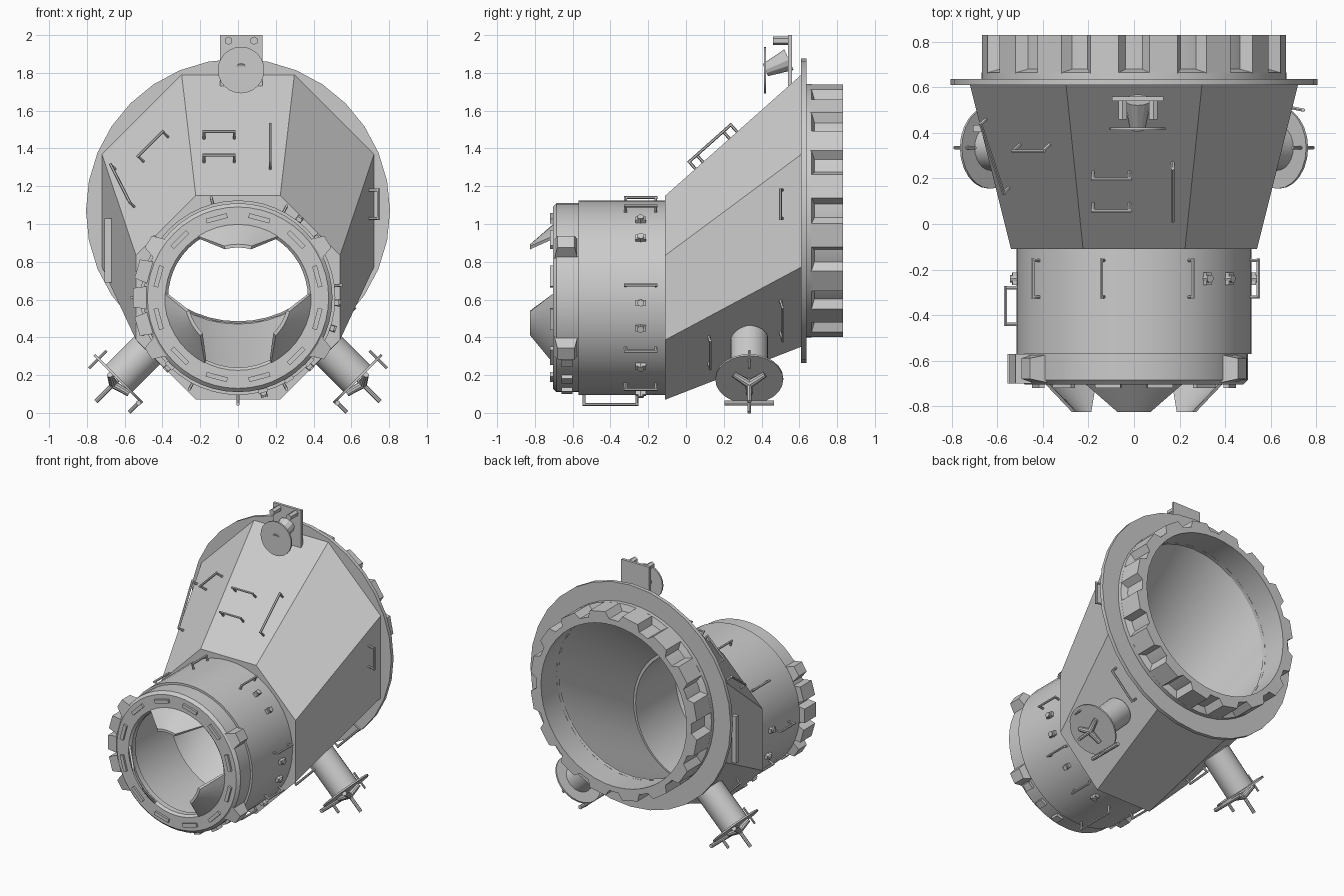
import bpy, bmesh, math
from mathutils import Vector as V, Matrix as M

if "Cube" in bpy.data.objects:
    bpy.data.objects.remove(bpy.data.objects["Cube"])

rad = math.radians
FZ, BZ = 0.61, 1.07          # axis heights of the front tunnel and back ring
parts = {}


def part(name):
    return parts.setdefault(name, bmesh.new())


def loft(name, rings, n=48, closed=True):
    """Rings of (shape, radius, y, centre z); 'o' is an octagon, 'c' a circle."""
    bm, loops = part(name), []
    for kind, r, y, cz in rings:
        lp = []
        for i in range(n):
            a = 360 * i / n
            k = r / math.cos(rad((a + 22.5) % 45 - 22.5)) if kind == 'o' else r
            lp.append(bm.verts.new((k * math.cos(rad(a)), y, cz + k * math.sin(rad(a)))))
        loops.append(lp)
    for a, b in zip(loops, loops[1:] + loops[:1]):
        for i in range(n):
            j = (i + 1) % n
            bm.faces.new((a[i], a[j], b[j], b[i]))


def frame(ang, r, y, cz=FZ):
    """Local x tangent, y along the axis, z radially outward."""
    c, s = math.cos(rad(ang)), math.sin(rad(ang))
    m = M(((s, 0, c), (0, 1, 0), (-c, 0, s))).to_4x4()
    m.translation = (r * c, y, cz + r * s)
    return m


def box(name, mat, size, top=(1, 1)):
    """Box of given size, its local +z end scaled by top."""
    vs = bmesh.ops.create_cube(part(name), size=1)['verts']
    for v in vs:
        if v.co.z > 0:
            v.co.x *= top[0]
            v.co.y *= top[1]
        v.co = mat @ V(c * s for c, s in zip(v.co, size))


def rod(name, p, q, r, seg=8, r2=None):
    p, q = V(p), V(q)
    d = q - p
    m = M.Translation((p + q) / 2) @ d.to_track_quat('Z', 'Y').to_matrix().to_4x4()
    bmesh.ops.create_cone(part(name), cap_ends=True, segments=seg, radius1=r,
                          radius2=r if r2 is None else r2, depth=d.length, matrix=m)


def rail(p, q, n, h=0.05, r=0.008):
    """Handrail: a bar on two posts standing off the surface."""
    p, q, n = V(p), V(q), V(n).normalized() * h
    d = (q - p).normalized() * r
    rod('handrails', p + n - d, q + n + d, r, 6)
    for e in (p, q):
        rod('handrails', e - n * 0.2, e + n, r, 6)


def hull_point(ang, y, side=0):
    """Point on an octagonal face: middle of the face plus a sideways shift."""
    t = (y + 0.11) / 0.72
    return frame(ang, 0.54 + 0.18 * t, y, FZ + (BZ - FZ) * t) @ V((side, 0, 0))


def hull_normal(ang):
    a, b, c = hull_point(ang, 0), hull_point(ang, 0.3), hull_point(ang, 0, 0.2)
    n = (b - a).cross(c - a)
    return n if n.dot(V((math.cos(rad(ang)), 0, math.sin(rad(ang))))) > 0 else -n


# Main shells
loft('octagonal_adapter', [('o', .54, -.11, FZ), ('o', .72, .61, BZ),
                           ('c', .60, .61, BZ), ('c', .49, -.11, FZ)])
loft('front_tunnel', [('c', .515, -.10, FZ), ('c', .515, -.57, FZ),
                      ('c', .475, -.57, FZ), ('c', .475, -.10, FZ)])
loft('docking_collar', [('c', .50, -.56, FZ), ('c', .50, -.685, FZ), ('c', .48, -.705, FZ),
                        ('c', .385, -.705, FZ), ('c', .37, -.69, FZ), ('c', .37, -.65, FZ),
                        ('c', .475, -.56, FZ)])
loft('back_flange', [('c', .805, .61, BZ), ('c', .805, .637, BZ),
                     ('c', .595, .637, BZ), ('c', .595, .61, BZ)], 32)
loft('berthing_ring', [('c', .67, .63, BZ), ('c', .67, .665, BZ), ('c', .625, .68, BZ),
                       ('c', .625, .83, BZ), ('c', .585, .83, BZ), ('c', .595, .63, BZ)])

# Teeth around the berthing ring
for i in range(16):
    box('ring_teeth', frame(11.25 + 22.5 * i, .641, .745, BZ), (.175, .17, .054), (.72, 1))

# Latch pads on the docking face
for i in range(12):
    box('latch_pads', frame(15 + 30 * i, .435, -.71), (.115, .02, .025))

# Three guide petals
for ang in (90, 210, 330):
    bm, n = part('guide_petals'), 8
    rows = []
    for r, y, half in ((.375, -.66, 33), (.37, -.705, 33), (.265, -.825, 15)):
        for off in (0, .018):
            rows.append([bm.verts.new(frame(ang + half * (2 * i / n - 1), r + off, y).translation)
                         for i in range(n + 1)])
    loop = [rows[0], rows[2], rows[4], rows[5], rows[3], rows[1]]
    for a, b in zip(loop, loop[1:] + loop[:1]):
        for i in range(n):
            bm.faces.new((a[i], a[i + 1], b[i + 1], b[i]))
    for e in (0, n):
        bm.faces.new([rw[e] for rw in loop])

# Collar clamps and side plates
for ang in (32, -32, 148, 212):
    box('collar_clamps', frame(ang, .515, -.635), (.13, .13, .09), (.55, .7))
for ang in (164, 180, 196):
    box('collar_side_plates', frame(ang, .52, -.635), (.12, .13, .07), (.85, 1))
for ang in (-42, -58, -75, -135):
    box('collar_side_plates', frame(ang, .505, -.63), (.05, .06, .03))

# Handrails on the tunnel
for ang in (62, 105, 144, 7, -31, -62, -118, -150):
    f = frame(ang, .515, 0)
    rail(f @ V((0, -.32, 0)), f @ V((0, -.16, 0)), f.col[2].xyz, .035)
for ang, y0, y1 in ((180, -.44, -.28), (-90, -.54, -.26)):
    f = frame(ang, .515, 0)
    rail(f @ V((0, y0, 0)), f @ V((0, y1, 0)), f.col[2].xyz, .05)

# Small studs on the tunnel
for ang in (52, 37, -3, -18, -44, -75, 178, 200, 225):
    f = frame(ang, .515, -.24)
    rod('tunnel_studs', f @ V((0, 0, -.01)), f @ V((0, 0, .03)), .018, 10)
    box('tunnel_studs', f @ M.Translation((0, 0, .01)), (.03, .055, .02))

# Handrails on the octagonal faces
top = hull_normal(90)
for y in (.23, .09):
    rail((-.18, y, hull_point(90, y).z), (-.02, y, hull_point(90, y).z), top)
rail((.17, .05, hull_point(90, .05).z), (.17, .27, hull_point(90, .27).z), top)


def on_hull(ang, x, y):
    """Point on a diagonal face at a chosen x."""
    p = hull_point(ang, y)
    s = (x - p.x) / frame(ang, 1, 0).col[0].x
    return hull_point(ang, y, s)


ul = hull_normal(135)
rail(on_hull(135, -.50, .35), on_hull(135, -.37, .35), ul)
rail(on_hull(135, -.65, .46), on_hull(135, -.55, .16), ul, .04)
p = hull_point(180, .42)
box('side_plate', M.Translation((p.x - .01, .42, .86)), (.05, .03, .34))
p = hull_point(0, .51)
rail((p.x, .51, 1.03), (p.x, .51, 1.18), (1, -.2, 0))
for ang in (-45, -135):
    rail(hull_point(ang, .12, -.1), hull_point(ang, .12, .1), hull_normal(ang), .04)
rail(hull_point(-45, .5, -.12), hull_point(-45, .5, .12), hull_normal(-45), .06)

# Grapple fixtures low on both sides
for s in (-1, 1):
    c, out, up, ax = V((s * .633, .335, .18)), V((s, 0, -1)) / 2 ** .5, V((s, 0, 1)) / 2 ** .5, V((0, 1, 0))
    rod('grapple_drums', c - out * .30, c, .10, 24)
    rod('grapple_discs', c - out * .006, c + out * .006, .18, 24)
    rod('grapple_pins', c, c + out * .17, .012)
    for k in range(3):
        a = rad(180 + 120 * k)
        d = up * math.cos(a) + ax * math.sin(a)
        rod('grapple_arms', c + out * .04, c + d * .095 + out * .015, .022, 10, .016)
    e = c - up * .165
    rod('grapple_targets', e - ax * .13 + out * .015, e + ax * .13 + out * .015, .014)
    rod('grapple_targets', e, e + out * .085, .010)
    rod('grapple_targets', c + up * .15 - out * .06, c + up * .15 + out * .07, .007)

# Target bracket on top
box('target_plate', M.Translation((.016, .55, 1.865)), (.225, .02, .27))
rod('target_disc', (.016, .412, 1.815), (.016, .424, 1.815), .123, 24)
rod('target_stem', (.016, .42, 1.815), (.016, .545, 1.87), .035, 12, .06)
for x in (-.05, .085):
    rod('target_bolts', (x, .46, 1.97), (x, .545, 1.97), .022, 6)

# Turn every part into an object
for name, bm in parts.items():
    bmesh.ops.recalc_face_normals(bm, faces=bm.faces)
    me = bpy.data.meshes.new(name)
    bm.to_mesh(me)
    bm.free()
    ob = bpy.data.objects.new(name, me)
    bpy.context.collection.objects.link(ob)
    ob.select_set(True)
    bpy.context.view_layer.objects.active = ob
bpy.ops.object.shade_smooth_by_angle(angle=rad(25))
